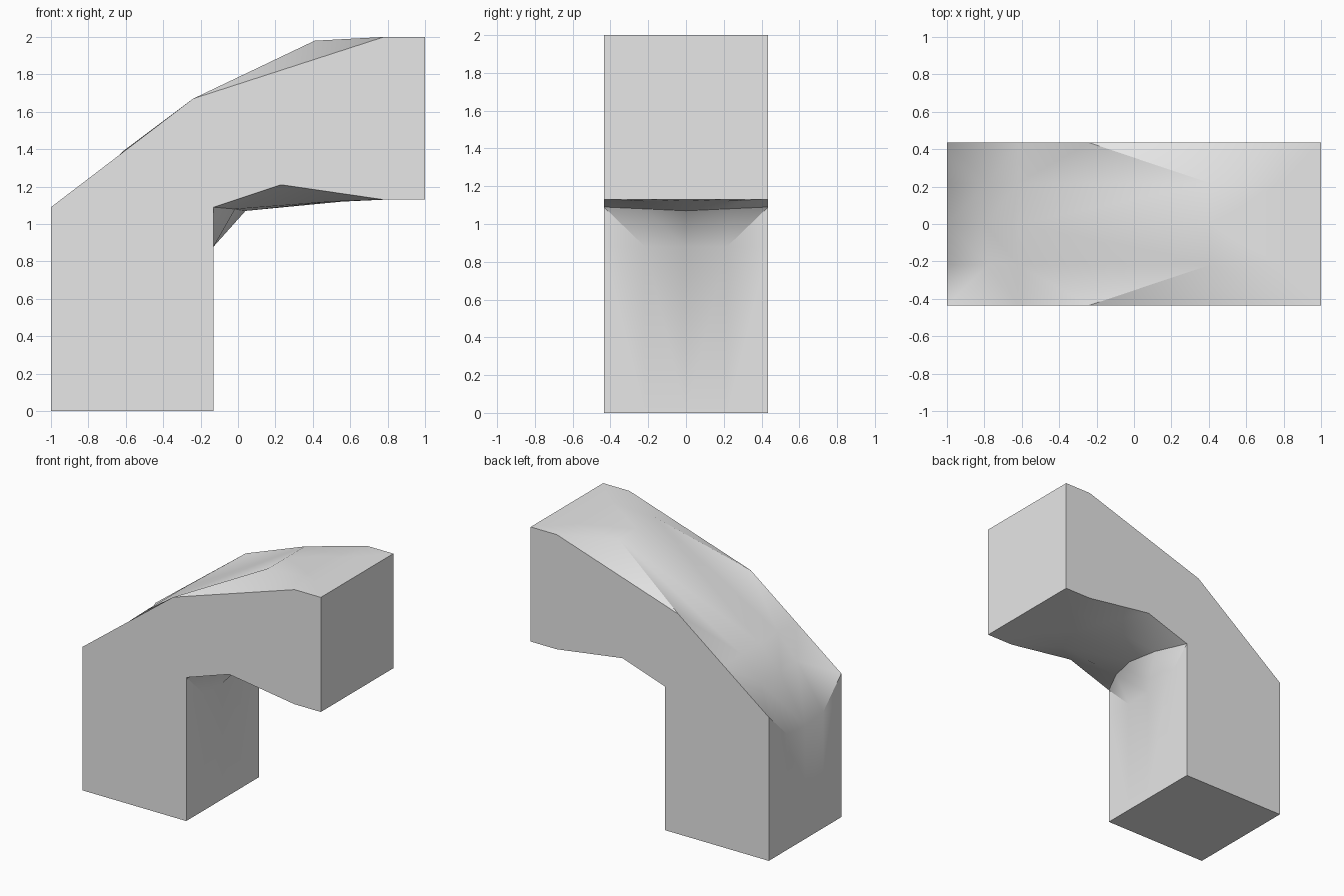
import bpy, bmesh, math

if "Cube" in bpy.data.objects:
    bpy.data.objects.remove(bpy.data.objects["Cube"])

W = 0.435   # half width of the square section

# Outer bend (x, z) from foot to free end: edge, quarter and middle lines
OUTER = {
    "edge":    [(-1, 0), (-1, .88), (-1, 1.09), (-.62, 1.38), (-.24, 1.67), (.78, 2), (1, 2)],
    "quarter": [(-1, 0), (-1, .88), (-.78, 1.21), (-.62, 1.385), (.41, 1.98), (.78, 2), (1, 2)],
    "middle":  [(-1, 0), (-1, .86), (-.80, 1.20), (-.62, 1.385), (.41, 1.98), (.78, 2), (1, 2)],
}
# Inner bend (x, z) from foot to free end
INNER = {
    "edge":    [(-.13, 0), (-.13, .88), (-.13, 1.09), (.23, 1.21), (.78, 1.13), (1, 1.13)],
    "quarter": [(-.13, 0), (-.13, .88), (-.015, 1.08), (.50, 1.12), (.78, 1.13), (1, 1.13)],
    "middle":  [(-.13, 0), (-.13, .88), (.04, 1.07), (.56, 1.12), (.78, 1.13), (1, 1.13)],
}
ROWS = [("edge", -W), ("quarter", -W / 2), ("middle", 0), ("quarter", W / 2), ("edge", W)]

bm = bmesh.new()


def skin(lines):
    """Loft one bent wall across the width and return its vertex rows."""
    rows = [[bm.verts.new((x, y, z)) for x, z in lines[k]] for k, y in ROWS]
    for i, (a, b) in enumerate(zip(rows, rows[1:])):
        for j in range(len(a) - 1):
            quad = [a[j], a[j + 1], b[j + 1], b[j]]
            # split so that creases run from the edge corners to the quarter lines
            if i < 2:
                bm.faces.new((quad[0], quad[1], quad[3]))
                bm.faces.new((quad[1], quad[2], quad[3]))
            else:
                bm.faces.new((quad[0], quad[1], quad[2]))
                bm.faces.new((quad[0], quad[2], quad[3]))
    return rows


outer, inner = skin(OUTER), skin(INNER)

# Flat elbow-shaped sides
for r in (0, -1):
    bm.faces.new(outer[r] + inner[r][::-1])
# Square foot and square free end
for c in (0, -1):
    bm.faces.new([r[c] for r in outer] + [r[c] for r in inner][::-1])
bmesh.ops.recalc_face_normals(bm, faces=bm.faces)

mesh = bpy.data.meshes.new("elbow_beam")
bm.to_mesh(mesh)
bm.free()
beam = bpy.data.objects.new("elbow_beam", mesh)
bpy.context.collection.objects.link(beam)

grey = bpy.data.materials.new("light_grey")
grey.diffuse_color = (0.8, 0.8, 0.8, 1)
grey.use_nodes = True
grey.node_tree.nodes["Principled BSDF"].inputs["Base Color"].default_value = grey.diffuse_color
mesh.materials.append(grey)

# Smooth bend, sharp section corners
bpy.context.view_layer.objects.active = beam
beam.select_set(True)
bpy.ops.object.shade_smooth_by_angle(angle=math.radians(35))
